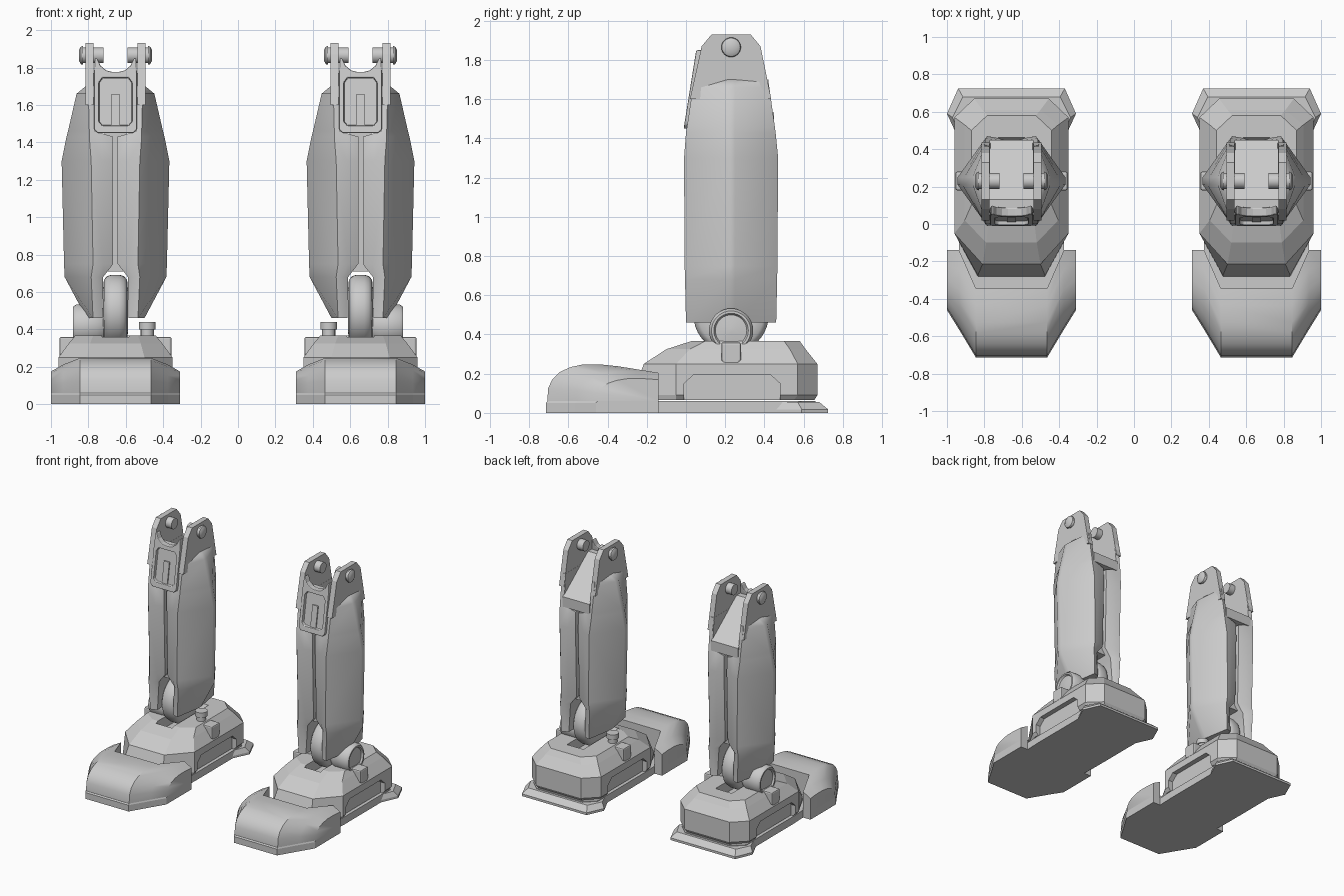
import bpy, bmesh, math
from mathutils import Matrix, Vector

if "Cube" in bpy.data.objects:
    bpy.data.objects.remove(bpy.data.objects["Cube"])

LEG_X = 0.655
grey = bpy.data.materials.new("light_grey")
grey.diffuse_color = (0.6, 0.6, 0.6, 1)
grey.use_nodes = True
grey.node_tree.nodes["Principled BSDF"].inputs["Base Color"].default_value = grey.diffuse_color


def loft(rings):
    """Closed skin through rings of equal point count, with capped ends."""
    bm = bmesh.new()
    rows = [[bm.verts.new(p) for p in r] for r in rings]
    n = len(rows[0])
    for a, b in zip(rows, rows[1:]):
        for i in range(n):
            bm.faces.new((a[i], a[(i + 1) % n], b[(i + 1) % n], b[i]))
    bm.faces.new(rows[0])
    bm.faces.new(rows[-1])
    return bm


def side_prism(pts, x0, x1):
    return loft([[(x, y, z) for y, z in pts] for x in (x0, x1)])


def front_prism(pts, y0, y1):
    return loft([[(x, y, z) for x, z in pts] for y in (y0, y1)])


def flat_prism(pts, z0, z1):
    return loft([[(x, y, z) for x, y in pts] for z in (z0, z1)])


def lathe(profile, y, z, n=32):
    """Profile of (x, radius) turned around an x axis through y, z."""
    return loft([[(x, y + r * math.cos(2 * math.pi * i / n),
                   z + r * math.sin(2 * math.pi * i / n)) for i in range(n)]
                 for x, r in profile])


def both(pts):
    """Complete a half outline by mirroring it in x."""
    return pts + [(-x, y) for x, y in reversed(pts)]


def add(name, bm, smooth=0, bevel=0, cutters=(), helper=False):
    """Make the part on the right leg and its mirror image on the left leg."""
    made = []
    for s, side in ((1, "right"), (-1, "left")):
        b = bm.copy()
        b.transform(Matrix.Diagonal((s, 1, 1, 1)) @ Matrix.Translation((LEG_X, 0, 0)))
        bmesh.ops.recalc_face_normals(b, faces=b.faces)
        me = bpy.data.meshes.new(name)
        b.to_mesh(me)
        b.free()
        me.materials.append(grey)
        if smooth:
            me.polygons.foreach_set("use_smooth", [True] * len(me.polygons))
            me.set_sharp_from_angle(angle=math.radians(smooth))
        ob = bpy.data.objects.new(f"{name}_{side}", me)
        bpy.context.collection.objects.link(ob)
        if helper:
            ob.hide_render = True
            ob.hide_viewport = True
        for c in cutters:
            m = ob.modifiers.new("cut", 'BOOLEAN')
            m.operation = 'DIFFERENCE'
            m.solver = 'EXACT'
            m.object = c[0 if s == 1 else 1]
        if bevel:
            m = ob.modifiers.new("bevel", 'BEVEL')
            m.width = bevel
            m.segments = 2
            m.limit_method = 'ANGLE'
        made.append(ob)
    bm.free()
    return made


def oct_ring(z, fx, fy, wx, wy0, wy1, bx, by):
    return [(x, y, z) for x, y in both([(fx, fy), (wx, wy0), (wx, wy1), (bx, by)])]


# Shin: two lofted half shells with a narrow slit between them
levels = [  # z, inner x, ridge x, outer x, front y, back y, inner setback
    (0.46, 0.07, 0.12, 0.155, 0.00, 0.46, 0.02),
    (0.68, 0.066, 0.13, 0.272, -0.005, 0.465, 0.04),
    (0.75, 0.012, 0.12, 0.275, -0.007, 0.466, 0.04),
    (1.30, 0.012, 0.13, 0.288, -0.01, 0.47, 0.03),
    (1.43, 0.012, 0.14, 0.262, 0.00, 0.457, 0.02),
    (1.46, 0.112, 0.14, 0.254, 0.005, 0.453, 0.01),
    (1.66, 0.115, 0.145, 0.208, 0.035, 0.425, 0.005),
    (1.70, 0.116, 0.142, 0.16, 0.042, 0.42, 0.005)]
for h, nm in ((1, "outer"), (-1, "inner")):
    rings = []
    for z, a, b, w, yf, yb, d in levels:
        m = (yf + yb) / 2
        rings.append([(h * x, y, z) for x, y in (
            (a, yf + d), ((a + b) / 2, yf + d * 0.35), (b, yf), (w, m - 0.02), (w, m + 0.02),
            (b, yb), ((a + b) / 2, yb - d * 0.35), (a, yb - d))])
    add(f"shin_shell_{nm}", loft(rings), smooth=40)
    # Knee ear with its pin
    ear = [(0.02, 1.60), (0.08, 1.87), (0.13, 1.93), (0.33, 1.93), (0.38, 1.87), (0.435, 1.60)]
    add(f"knee_ear_{nm}", side_prism(ear, h * 0.117, h * 0.16))
    pin = [(0.065, 0.042), (0.175, 0.042), (0.175, 0.05), (0.185, 0.047), (0.195, 0.03)]
    add(f"knee_pin_{nm}", lathe([(h * x, r) for x, r in pin], 0.23, 1.865, 24), smooth=40)

# Core inside the shin and the wedge behind the front panel
add("shin_core", side_prism([(0.07, 0.71), (0.39, 0.71), (0.39, 1.46), (0.07, 1.46)], -0.06, 0.06))
add("knee_wedge", side_prism([(0.03, 1.45), (0.45, 1.45), (0.45, 1.53), (0.13, 1.77), (0.07, 1.77)],
                             -0.118, 0.118))


def tilt(bm):
    for v in bm.verts:
        v.co.y += 0.16 * (v.co.z - 1.45)
    return bm


# Front knee panel with arched top, sunken window and slim bar
panel = both([(0.095, 1.45), (0.115, 1.47), (0.115, 1.76), (0.11, 1.85), (0.098, 1.85),
              (0.08, 1.81), (0.05, 1.785), (0.02, 1.777)])
window = both([(0.07, 1.49), (0.088, 1.51), (0.088, 1.72), (0.07, 1.745)])
cut = add("panel_cutter", tilt(front_prism(window, -0.08, 0.012)), helper=True)
add("knee_panel", tilt(front_prism(panel, -0.012, 0.035)), bevel=0.006, cutters=[cut])
add("knee_panel_bar", tilt(front_prism([(-0.024, 1.49), (0.024, 1.49), (0.024, 1.655), (-0.024, 1.655)],
                                       0.003, 0.02)))

# Ankle wheel with rounded rim
wheel = [(-0.066, 0.12), (-0.062, 0.165), (-0.045, 0.185), (-0.02, 0.192),
         (0.02, 0.192), (0.045, 0.185), (0.062, 0.165), (0.066, 0.12)]
add("ankle_wheel", lathe(wheel, 0.23, 0.50, 40), smooth=50)

# Outer ankle disc with dished face, and the inner post
disc = [(0.06, 0.09), (0.10, 0.113), (0.21, 0.113), (0.228, 0.10), (0.228, 0.088),
        (0.215, 0.08), (0.218, 0.05), (0.222, 0.01)]
add("ankle_disc", lathe(disc, 0.23, 0.42, 36), smooth=40)
post = [[(-0.17 + r * math.cos(t * math.pi / 8), 0.23 + r * math.sin(t * math.pi / 8), z)
         for t in range(16)] for z, r in ((0.3, 0.035), (0.40, 0.035), (0.40, 0.045), (0.44, 0.045))]
add("ankle_post", loft(post), smooth=40)

# Foot body: chamfered block with side recesses and a wheel slot
body = [oct_ring(0.065, 0.18, -0.28, 0.285, -0.05, 0.55, 0.19, 0.655),
        oct_ring(0.09, 0.18, -0.275, 0.305, -0.05, 0.57, 0.20, 0.67),
        oct_ring(0.25, 0.155, -0.215, 0.305, -0.05, 0.57, 0.20, 0.67),
        oct_ring(0.325, 0.135, -0.10, 0.25, 0.02, 0.53, 0.155, 0.61),
        oct_ring(0.367, 0.12, 0.03, 0.215, 0.10, 0.50, 0.13, 0.58)]
recess = [(-0.01, 0.02), (-0.01, 0.15), (0.04, 0.195), (0.43, 0.195), (0.48, 0.15), (0.48, 0.02)]
cuts = [add("recess_cutter_a", side_prism(recess, 0.265, 0.4), helper=True),
        add("recess_cutter_b", side_prism(recess, -0.265, -0.4), helper=True),
        add("wheel_slot_cutter", side_prism([(-0.05, 0.45), (0.05, 0.28), (0.41, 0.28), (0.51, 0.45)],
                                            -0.072, 0.072), helper=True)]
add("foot_body", loft(body), cutters=cuts)

# Rounded ankle brackets low on both sides of the foot
for h, nm in ((1, "outer"), (-1, "inner")):
    clip = [(0.18, 0.36), (0.18, 0.27), (0.20, 0.235), (0.26, 0.235), (0.28, 0.27), (0.28, 0.36)]
    add(f"ankle_bracket_{nm}", side_prism(clip, h * 0.17, h * 0.30), bevel=0.01)

# Sole and flared heel plate
sole = both([(0.19, -0.60), (0.27, -0.45), (0.285, 0.0), (0.285, 0.58), (0.20, 0.66)])
add("sole", flat_prism(sole, 0.0, 0.06))
heel = [[(x, y, z) for x, y in both([(0.28, y0), (w, y1), (b, y2)])]
        for z, y0, w, y1, b, y2 in ((0.0, 0.45, 0.345, 0.59, 0.285, 0.725),
                                    (0.018, 0.45, 0.345, 0.59, 0.285, 0.725),
                                    (0.055, 0.48, 0.315, 0.57, 0.26, 0.68))]
add("heel_plate", loft(heel))

# Toe cap: profiles across the width, wrapping around the front of the foot
stations = [(0.345, -0.46, -0.14, 0.175), (0.28, -0.565, -0.14, 0.212), (0.19, -0.715, -0.345, 0.247)]
stations += [(-x, f, b, t) for x, f, b, t in reversed(stations)]
curve = [(0.0, 0.0), (0.01, 0.35), (0.07, 0.6), (0.18, 0.8), (0.33, 0.93), (0.5, 1.0), (0.75, 1.0), (1.0, 0.95)]
cap, rim = [], []
for x, f, b, t in stations:
    ring = [(x, f + 0.008 + u * (b - f - 0.008), 0.06 + v * (t - 0.06)) for u, v in curve]
    cap.append(ring + [(x, b, 0.06)])
    rim.append([(x, f, 0.0), (x, f, 0.05), (x, f + 0.008, 0.06), (x, b, 0.06), (x, b, 0.0)])
add("toe_cap", loft(cap), smooth=35)
add("toe_sole", loft(rim))
